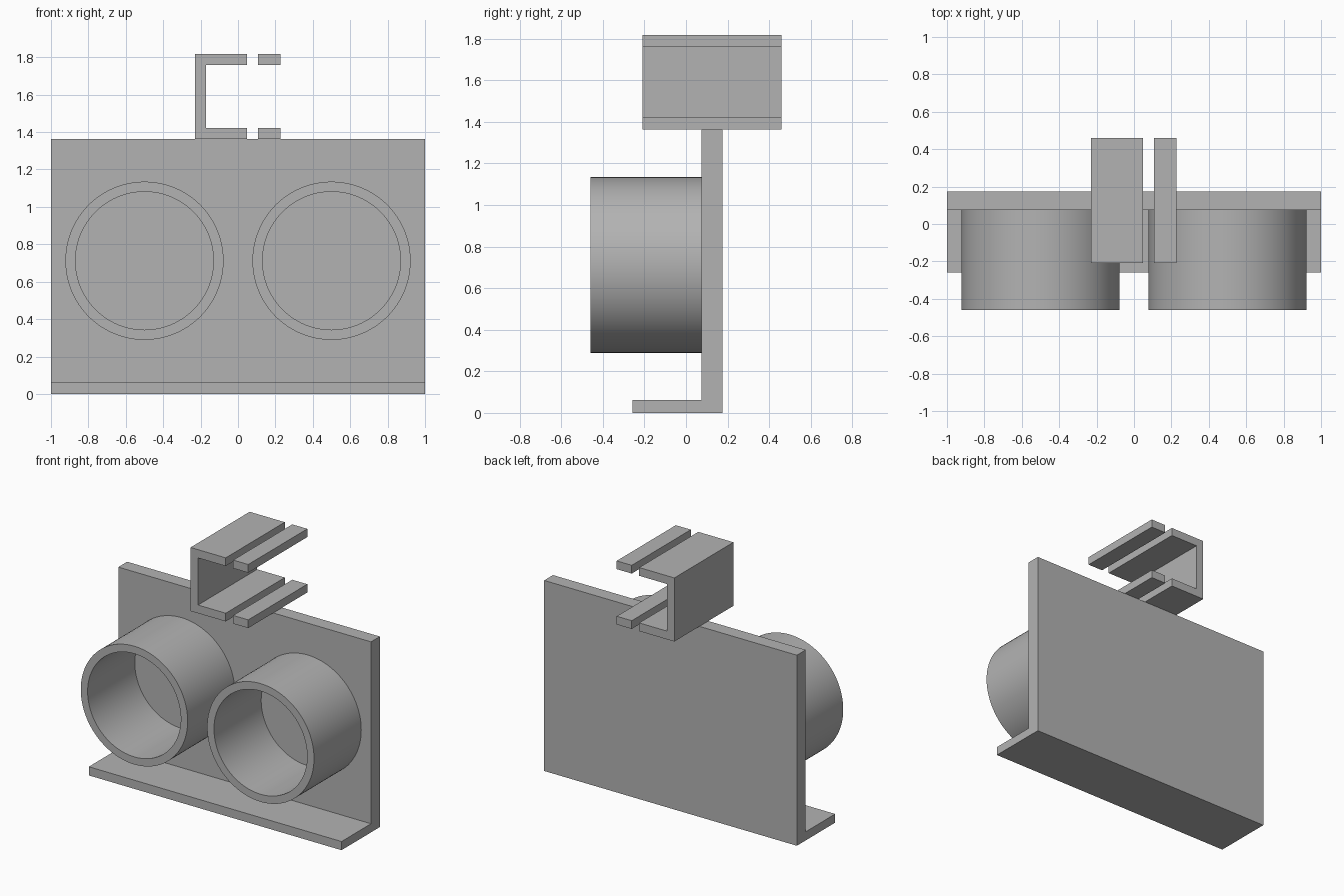
import bpy, bmesh
from math import cos, sin, tau, radians

cube = bpy.data.objects.get("Cube")
if cube:
    bpy.data.objects.remove(cube, do_unlink=True)

grey = bpy.data.materials.new("plain grey")
grey.use_nodes = True
colour = (0.45, 0.45, 0.45, 1)
grey.diffuse_color = colour
grey.node_tree.nodes["Principled BSDF"].inputs["Base Color"].default_value = colour


def finish(name, bm):
    bmesh.ops.recalc_face_normals(bm, faces=bm.faces)
    mesh = bpy.data.meshes.new(name)
    bm.to_mesh(mesh)
    bm.free()
    mesh.materials.append(grey)
    obj = bpy.data.objects.new(name, mesh)
    bpy.context.collection.objects.link(obj)
    return obj


def extrude(name, points, direction):
    """Sweep a closed flat outline along a direction."""
    bm = bmesh.new()
    face = bm.faces.new([bm.verts.new(p) for p in points])
    new = bmesh.ops.extrude_face_region(bm, geom=[face])["geom"]
    verts = [v for v in new if isinstance(v, bmesh.types.BMVert)]
    bmesh.ops.translate(bm, verts=verts, vec=direction)
    return finish(name, bm)


def tube(name, x, z, outer, inner, front, back, sides=96):
    """Open ring whose axis runs front to back."""
    bm = bmesh.new()
    rings = []
    for r, y in ((outer, front), (outer, back), (inner, back), (inner, front)):
        rings.append([bm.verts.new((x + r * cos(tau * i / sides), y,
                                    z + r * sin(tau * i / sides)))
                      for i in range(sides)])
    for k in range(4):
        a, b = rings[k], rings[(k + 1) % 4]
        for i in range(sides):
            j = (i + 1) % sides
            bm.faces.new((a[i], a[j], b[j], b[i]))
    obj = finish(name, bm)
    bpy.ops.object.select_all(action="DESELECT")
    obj.select_set(True)
    bpy.context.view_layer.objects.active = obj
    bpy.ops.object.shade_smooth_by_angle(angle=radians(30))


# Upright plate with its front ledge
plate_front, plate_back, plate_top = 0.075, 0.175, 1.363
ledge = [(plate_back, 0), (plate_back, plate_top), (plate_front, plate_top),
         (plate_front, 0.062), (-0.258, 0.062), (-0.258, 0)]
extrude("back_plate_with_ledge", [(-1, y, z) for y, z in ledge], (2, 0, 0))

# Pair of round holders
for side, x in (("left", 0.5), ("right", -0.5)):
    tube(side + "_holder", x, 0.712, 0.423, 0.369, -0.459, plate_front)

# Channel bracket on top, open toward the left
clip_front, clip_length = -0.209, 0.668
low, low_in, high_in, high = plate_top, 1.422, 1.759, 1.818
wall, wall_in, lip = -0.229, -0.17, 0.049
channel = [(wall, low), (lip, low), (lip, low_in), (wall_in, low_in),
           (wall_in, high_in), (lip, high_in), (lip, high), (wall, high)]
extrude("top_channel", [(x, clip_front, z) for x, z in channel], (0, clip_length, 0))

# Separate bars beyond the slots
for name, z0, z1 in (("lower_bar", low, low_in), ("upper_bar", high_in, high)):
    bar = [(0.108, z0), (0.227, z0), (0.227, z1), (0.108, z1)]
    extrude(name, [(x, clip_front, z) for x, z in bar], (0, clip_length, 0))
